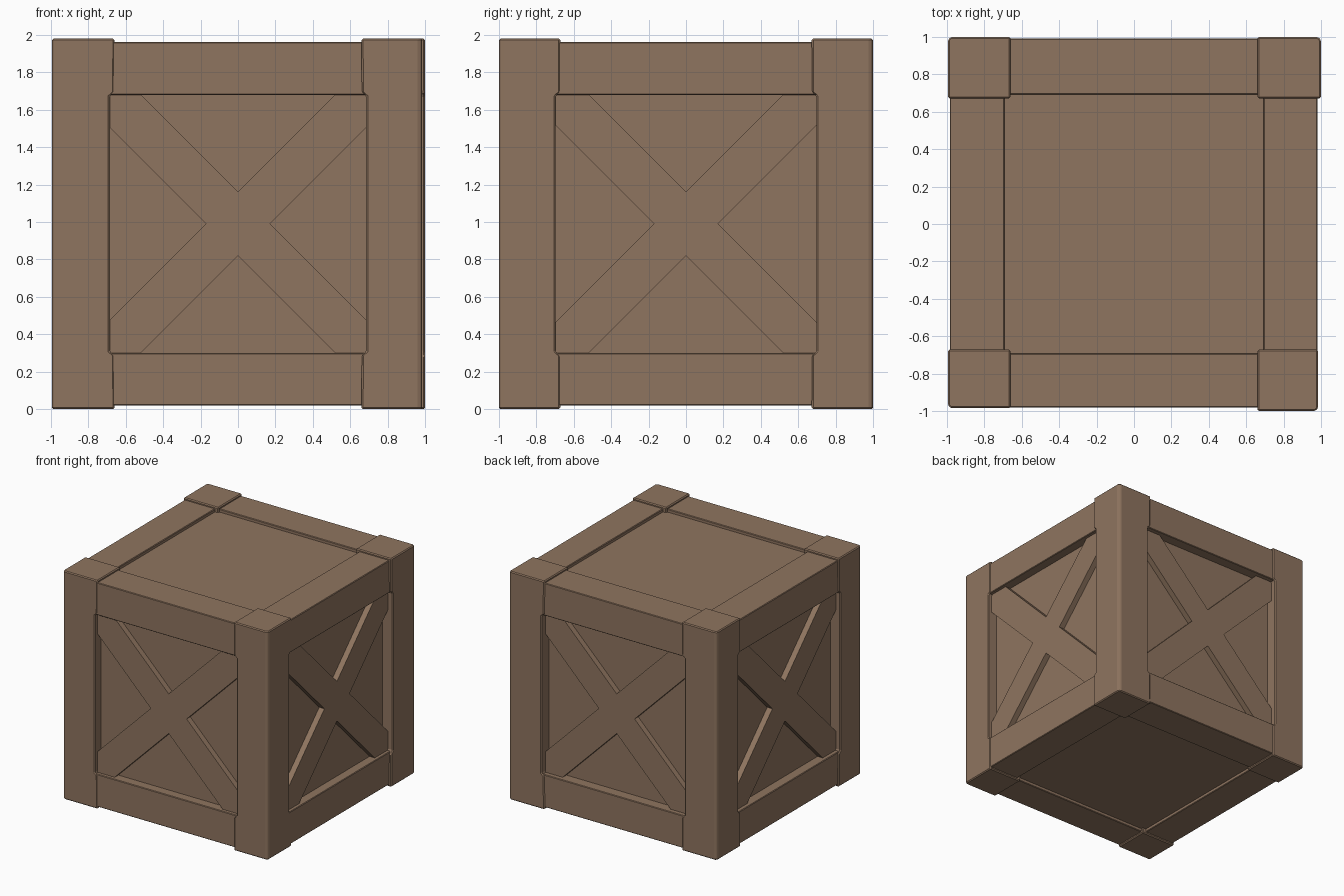
import bpy, bmesh, math
from mathutils import Matrix, Vector

if "Cube" in bpy.data.objects:
    bpy.data.objects.remove(bpy.data.objects["Cube"])

wood = bpy.data.materials.new("brown_wood")
wood.diffuse_color = (0.275, 0.177, 0.115, 1)
wood.use_nodes = True
wood.node_tree.nodes["Principled BSDF"].inputs["Base Color"].default_value = wood.diffuse_color
MID = 0.99  # height of the crate centre


def add_object(name, bm, bevel=0.0):
    bmesh.ops.recalc_face_normals(bm, faces=bm.faces)
    mesh = bpy.data.meshes.new(name)
    bm.to_mesh(mesh)
    bm.free()
    mesh.materials.append(wood)
    ob = bpy.data.objects.new(name, mesh)
    bpy.context.collection.objects.link(ob)
    if bevel:
        mod = ob.modifiers.new("worn_edges", "BEVEL")
        mod.width, mod.segments = bevel, 1
        mod.limit_method, mod.angle_limit = "ANGLE", math.radians(40)
    return ob


def box(name, lo, hi, bevel=0.0):
    lo, hi = Vector(lo), Vector(hi)
    bm = bmesh.new()
    bmesh.ops.create_cube(bm, size=1)
    bmesh.ops.scale(bm, vec=hi - lo, verts=bm.verts)
    bmesh.ops.translate(bm, vec=(lo + hi) / 2, verts=bm.verts)
    return add_object(name, bm, bevel)


def loft(name, rings, bevel=0.0):
    bm = bmesh.new()
    loops = [[bm.verts.new(p) for p in ring] for ring in rings]
    n = len(loops[0])
    for a, b in zip(loops, loops[1:]):
        for i in range(n):
            bm.faces.new((a[i], a[(i + 1) % n], b[(i + 1) % n], b[i]))
    bm.faces.new(loops[0])
    bm.faces.new(loops[-1])
    return add_object(name, bm, bevel)


# Inner box whose faces are the recessed panels
box("inner_panels", (-0.9, -0.9, 0.045), (0.9, 0.9, 1.935))

# Corner posts: slightly uneven, a little wider at both ends
corners = {"front_left": (-0.995, -0.985), "front_right": (0.985, -1.0),
           "back_right": (1.0, 1.0), "back_left": (-0.995, 1.0)}
for label, (ox, oy) in corners.items():
    sx, sy = math.copysign(1, ox), math.copysign(1, oy)
    rings = []
    for z, inner in ((0, 0.66), (0.285, 0.662), (0.305, 0.685),
                     (1.675, 0.685), (1.695, 0.662), (1.98, 0.66)):
        ix, iy, c = inner * sx, (inner + 0.012) * sy, 0.016
        rings.append([(ix, iy, z), (ox, iy, z), (ox, oy - c * sy, z),
                      (ox - c * sx, oy, z), (ix, oy, z)])
    loft("corner_post_" + label, rings, 0.008)

# Each side: two horizontal rails and a cross brace, turned about the centre
sides = {"front": (0, 0.982), "right": (1, 0.98),
         "back": (2, 0.992), "left": (3, 0.985)}
H, W = 0.72, 0.172
for label, (turn, outer) in sides.items():
    rot = Matrix.Rotation(turn * math.pi / 2, 4, "Z")
    for level, z0, z1 in (("bottom", 0.018, 0.30), ("top", 1.68, 1.962)):
        ob = box(f"{level}_rail_{label}", (-0.75, -outer, z0), (0.75, -0.692, z1), 0.005)
        ob.data.transform(rot)

    # X shaped brace drawn one quarter at a time
    profile = []
    for q in range(4):
        c, s = round(math.cos(q * math.pi / 2)), round(math.sin(q * math.pi / 2))
        for u, v in ((W, 0), (H, H - W), (H, H), (H - W, H)):
            profile.append((u * c - v * s, u * s + v * c))
    brace = loft("cross_brace_" + label,
                 [[(u, y, v + MID) for u, v in profile] for y in (-0.88, -0.95)])
    brace.data.transform(rot)
